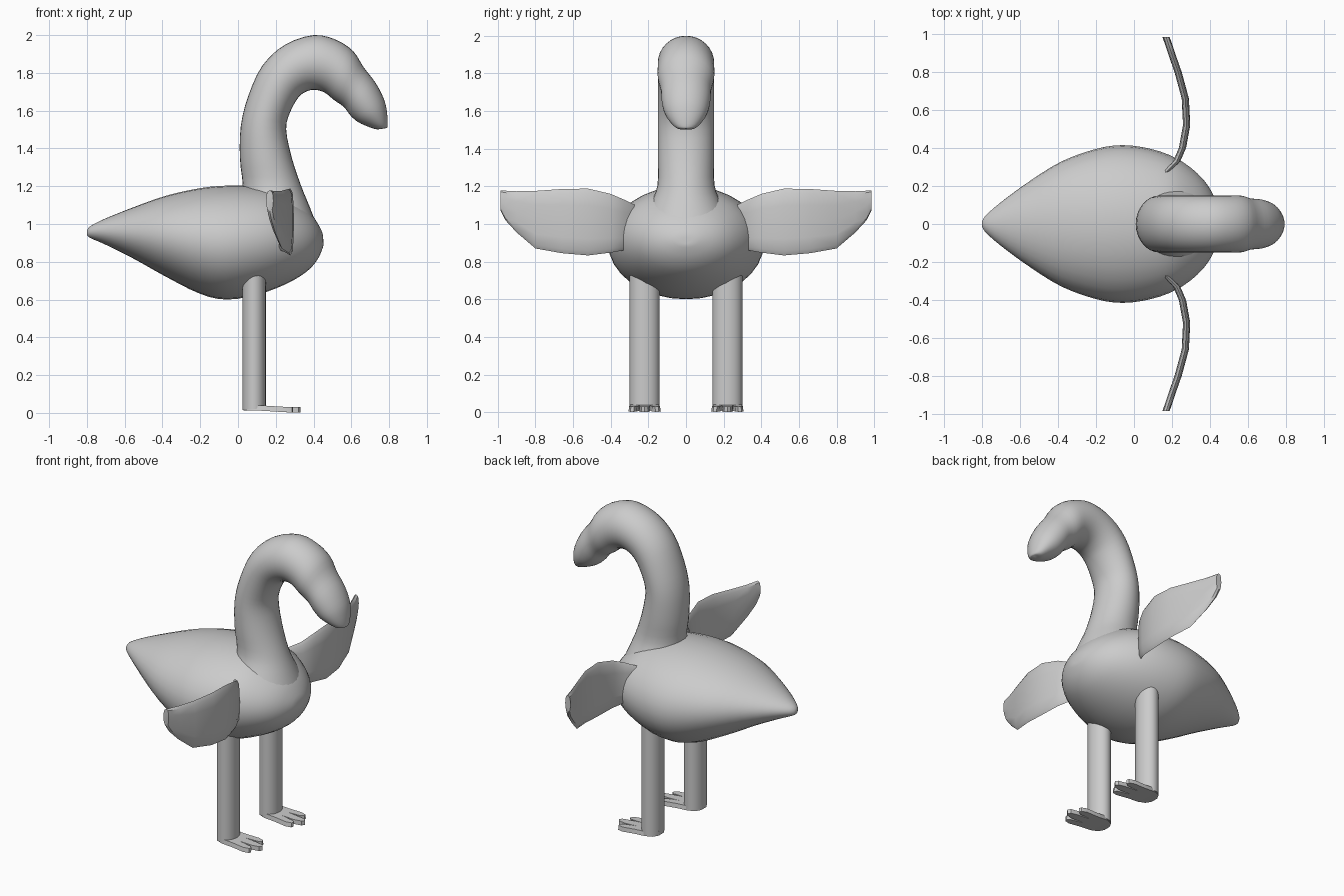
import bpy, bmesh, math
from mathutils import Vector

if "Cube" in bpy.data.objects:
    bpy.data.objects.remove(bpy.data.objects["Cube"])

grey = bpy.data.materials.new("plain_grey")
grey.diffuse_color = (0.6, 0.6, 0.6, 1)
grey.use_nodes = True
grey.node_tree.nodes["Principled BSDF"].inputs["Base Color"].default_value = grey.diffuse_color


def finish(bm, name, angle=50):
    bmesh.ops.recalc_face_normals(bm, faces=bm.faces)
    me = bpy.data.meshes.new(name)
    bm.to_mesh(me)
    bm.free()
    ob = bpy.data.objects.new(name, me)
    bpy.context.collection.objects.link(ob)
    me.materials.append(grey)
    bpy.ops.object.select_all(action='DESELECT')
    ob.select_set(True)
    bpy.context.view_layer.objects.active = ob
    bpy.ops.object.shade_smooth_by_angle(angle=math.radians(angle))
    return ob


def spline(rows, steps):
    """Catmull-Rom interpolation through rows of numbers."""
    rows = [Vector(r) for r in rows]
    out = []
    for i in range(len(rows) - 1):
        a, b, c, d = rows[max(i - 1, 0)], rows[i], rows[i + 1], rows[min(i + 2, len(rows) - 1)]
        for k in range(steps):
            t = k / steps
            out.append(b + (c - a) * (t / 2) + (a * 2 - b * 5 + c * 4 - d) * (t * t / 2)
                       + (b * 3 - a - c * 3 + d) * (t ** 3 / 2))
    return out + [rows[-1]]


def loft(name, stations, steps=3, sides=32):
    """Rows are x, z of one edge, x, z of the opposite edge, half width in y."""
    bm = bmesh.new()
    rings = []
    for ax, az, bx, bz, w in spline(stations, steps):
        a, b = Vector((ax, 0, az)), Vector((bx, 0, bz))
        ring = []
        for k in range(sides):
            t = 2 * math.pi * k / sides
            p = (a + b) / 2 + (a - b) / 2 * math.cos(t)
            p.y = w * math.sin(t)
            ring.append(bm.verts.new(p))
        rings.append(ring)
    for r, s in zip(rings, rings[1:]):
        for k in range(sides):
            j = (k + 1) % sides
            bm.faces.new((r[k], r[j], s[j], s[k]))
    bm.faces.new(rings[0])
    bm.faces.new(rings[-1])
    return finish(bm, name)


# Teardrop body, tail to breast
loft("body", [
    (-.80, .965, -.80, .94, .012), (-.78, .99, -.78, .925, .045), (-.70, 1.03, -.70, .89, .115),
    (-.55, 1.09, -.55, .815, .225), (-.38, 1.15, -.38, .72, .33), (-.20, 1.19, -.20, .63, .395),
    (-.06, 1.203, -.06, .60, .415), (.08, 1.20, .10, .625, .395), (.20, 1.18, .25, .68, .345),
    (.31, 1.12, .36, .745, .265), (.39, 1.05, .42, .81, .175), (.44, .97, .449, .875, .075),
    (.451, .93, .452, .90, .012)])

# Curved neck flowing into head and bill
loft("neck_and_head", [
    (.02, 1.0, .43, .96, .25), (.02, 1.12, .38, 1.09, .19), (.025, 1.21, .335, 1.20, .152),
    (.01, 1.35, .285, 1.35, .15), (.015, 1.52, .255, 1.50, .15), (.055, 1.68, .275, 1.59, .15),
    (.13, 1.84, .32, 1.67, .15), (.25, 1.95, .365, 1.703, .15), (.40, 2.0, .41, 1.71, .15),
    (.52, 1.975, .46, 1.695, .15), (.61, 1.915, .51, 1.655, .15), (.665, 1.83, .56, 1.62, .135),
    (.73, 1.745, .595, 1.575, .13), (.775, 1.655, .635, 1.54, .115),
    (.79, 1.58, .69, 1.515, .085), (.792, 1.52, .73, 1.502, .05), (.787, 1.508, .75, 1.502, .02)])

# Wing rows: y, x of middle surface, bottom z, top z
wing_rows = [(.27, .165, .93, 1.10), (.33, .225, .86, 1.13), (.40, .255, .848, 1.16),
             (.52, .277, .833, 1.188), (.66, .27, .845, 1.186), (.80, .232, .87, 1.176),
             (.90, .197, .955, 1.174), (.96, .177, 1.02, 1.177), (.985, .168, 1.07, 1.178)]


def wing(name, side):
    bm = bmesh.new()
    rings = []
    for y, x, lo, hi in wing_rows:
        ring = []
        n = 12
        for k in range(n):
            t = 2 * math.pi * k / n
            c = math.cos(t)
            z = (lo + hi) / 2 + (hi - lo) / 2 * c
            th = .019 * math.copysign(abs(math.sin(t)) ** .6, math.sin(t))
            if abs(math.sin(t)) < 1e-4:
                th = 0
            ring.append(bm.verts.new((x + th, side * y, z)))
        rings.append(ring)
    for r, s in zip(rings, rings[1:]):
        for k in range(n):
            bm.faces.new((r[k], r[(k + 1) % n], s[(k + 1) % n], s[k]))
    bm.faces.new(rings[0])
    bm.faces.new(rings[-1])
    finish(bm, name, 35)


def leg(name, cy):
    bm = bmesh.new()
    bmesh.ops.create_cone(bm, cap_ends=True, segments=32, radius1=1, radius2=1, depth=1)
    for v in bm.verts:
        v.co = (.085 + .062 * v.co.x, cy + .079 * v.co.y, .40 + v.co.z * .76)
    finish(bm, name)


# Flat three-toed foot: half of the outline, heel to middle toe
half = [(.025, .025), (.045, .06), (.09, .078), (.16, .078), (.25, .086), (.285, .076),
        (.29, .058), (.27, .042), (.185, .030), (.27, .028), (.32, .018), (.332, 0)]


def foot(name, cy):
    bm = bmesh.new()
    outline = half + [(x, -y) for x, y in reversed(half[:-1])]

    def drop(x):
        return .012 * max(0, min(1, (x - .08) / .2))
    low = [bm.verts.new((x, cy + y, .014 - drop(x))) for x, y in outline]
    top = [bm.verts.new((x, cy + y * .95, .042 - drop(x))) for x, y in outline]
    bm.faces.new(low)
    bm.faces.new(top)
    n = len(low)
    for k in range(n):
        j = (k + 1) % n
        bm.faces.new((low[k], low[j], top[j], top[k]))
    bmesh.ops.triangulate(bm, faces=[f for f in bm.faces if len(f.verts) > 4])
    finish(bm, name, 40)


for label, side in (("left", 1), ("right", -1)):
    wing(label + "_wing", side)
    leg(label + "_leg", side * .22)
    foot(label + "_foot", side * .22)
